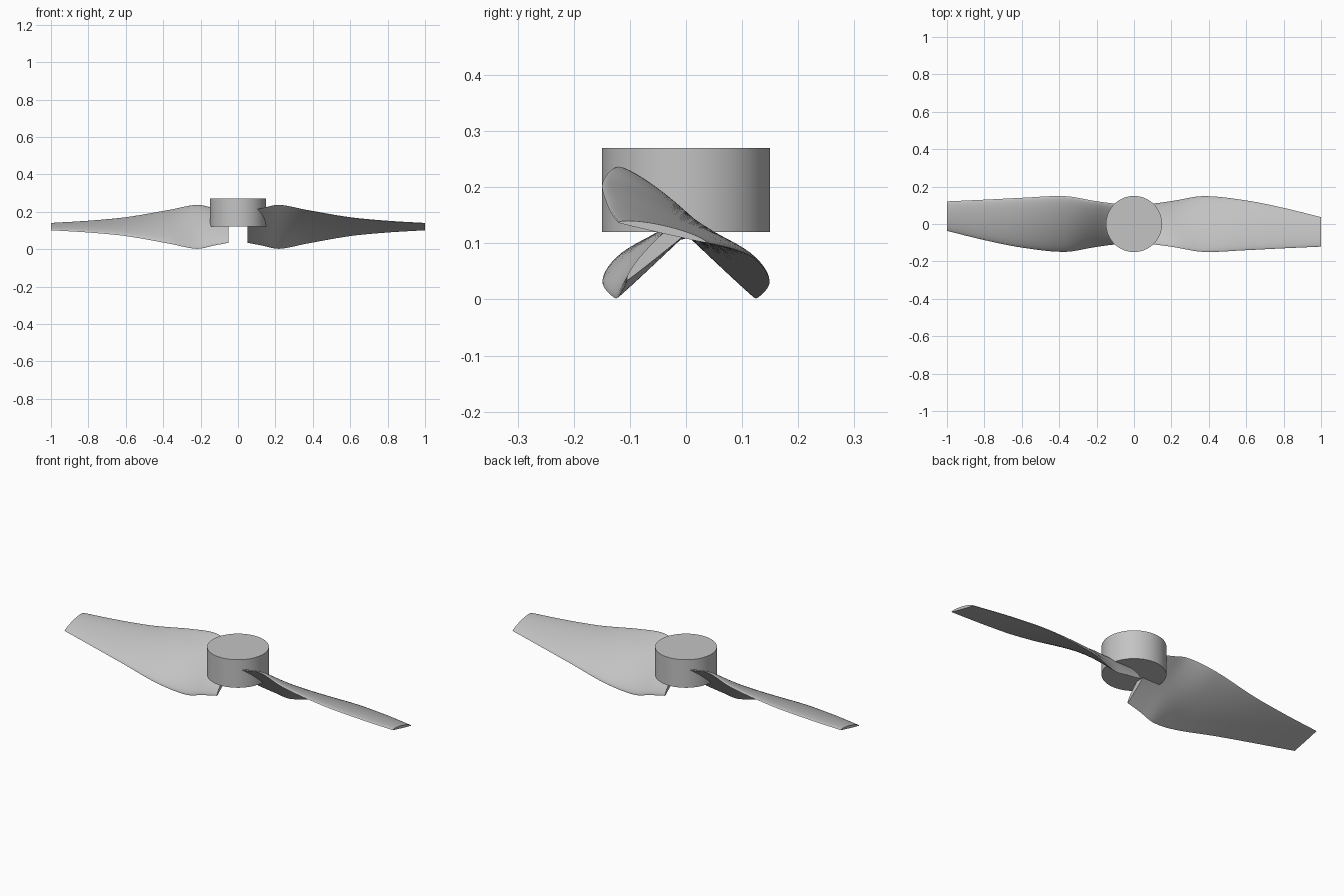
import bpy, bmesh, math
from mathutils import Vector

cube = bpy.data.objects.get("Cube")
if cube:
    bpy.data.objects.remove(cube, do_unlink=True)

GREY = (0.55, 0.55, 0.55, 1)
mat = bpy.data.materials.new("light grey")
mat.use_nodes = True
mat.diffuse_color = GREY
mat.node_tree.nodes["Principled BSDF"].inputs["Base Color"].default_value = GREY


def finish(obj, name):
    obj.name = name
    obj.data.materials.clear()
    obj.data.materials.append(mat)
    bpy.ops.object.select_all(action="DESELECT")
    obj.select_set(True)
    bpy.context.view_layer.objects.active = obj
    bpy.ops.object.shade_smooth_by_angle(angle=math.radians(35))


# Hub: plain upright cylinder
bpy.ops.mesh.primitive_cylinder_add(vertices=64, radius=0.15, depth=0.15, location=(0, 0, 0.195))
finish(bpy.context.object, "hub")

# Blade stations: distance, chord centre y, half width y, half height z, bulge
STATIONS = [
    (0.05, 0, 0.105, 0.085, 0.026),
    (0.13, 0, 0.112, 0.100, 0.027),
    (0.22, 0, 0.125, 0.117, 0.028),
    (0.37, 0, 0.149, 0.089, 0.028),
    (0.60, -0.007, 0.133, 0.049, 0.022),
    (0.80, -0.022, 0.108, 0.030, 0.017),
    (1.00, -0.042, 0.079, 0.018, 0.013),
]
STEPS, CHORD = 6, 20


def spline_rows():
    """Smoothly interpolate the stations along the blade."""
    pts = [Vector(s) for s in STATIONS]
    ext = [2 * pts[0] - pts[1]] + pts + [2 * pts[-1] - pts[-2]]
    for a, b, c, d in zip(ext, ext[1:], ext[2:], ext[3:]):
        h = c[0] - b[0]
        m0 = (c - a) * (h / (c[0] - a[0]))
        m1 = (d - b) * (h / (d[0] - b[0]))
        for k in range(STEPS):
            t = k / STEPS
            yield (b * (2*t**3 - 3*t*t + 1) + m0 * (t**3 - 2*t*t + t)
                   + c * (3*t*t - 2*t**3) + m1 * (t**3 - t*t))
    yield pts[-1]


def section(row):
    """Cambered section: bulged top, nearly flat underside."""
    x, cy, hy, hz, bulge = row
    chord = Vector((0, hy, -hz))
    up = Vector((0, hz, hy)).normalized()
    centre = Vector((x, cy, 0.119))
    ring = []
    for i in range(2 * CHORD):
        a = math.pi * i / CHORD
        s = math.sin(a)
        lift = bulge * (abs(s) ** 1.2 if s > 0 else -0.08 * abs(s))
        ring.append(centre - chord * math.cos(a) + up * lift)
    return ring


# Two twisted blades, half a turn apart
for name, side in (("left_blade", 1), ("right_blade", -1)):
    bm = bmesh.new()
    rings = [[bm.verts.new((side * p.x, side * p.y, p.z)) for p in section(r)]
             for r in spline_rows()]
    n = 2 * CHORD
    for r0, r1 in zip(rings, rings[1:]):
        for i in range(n):
            j = (i + 1) % n
            bm.faces.new((r0[i], r0[j], r1[j], r1[i]))
    bm.faces.new(rings[0])
    bm.faces.new(rings[-1])
    bmesh.ops.recalc_face_normals(bm, faces=bm.faces)
    mesh = bpy.data.meshes.new(name)
    bm.to_mesh(mesh)
    bm.free()
    blade = bpy.data.objects.new(name, mesh)
    bpy.context.collection.objects.link(blade)
    finish(blade, name)
